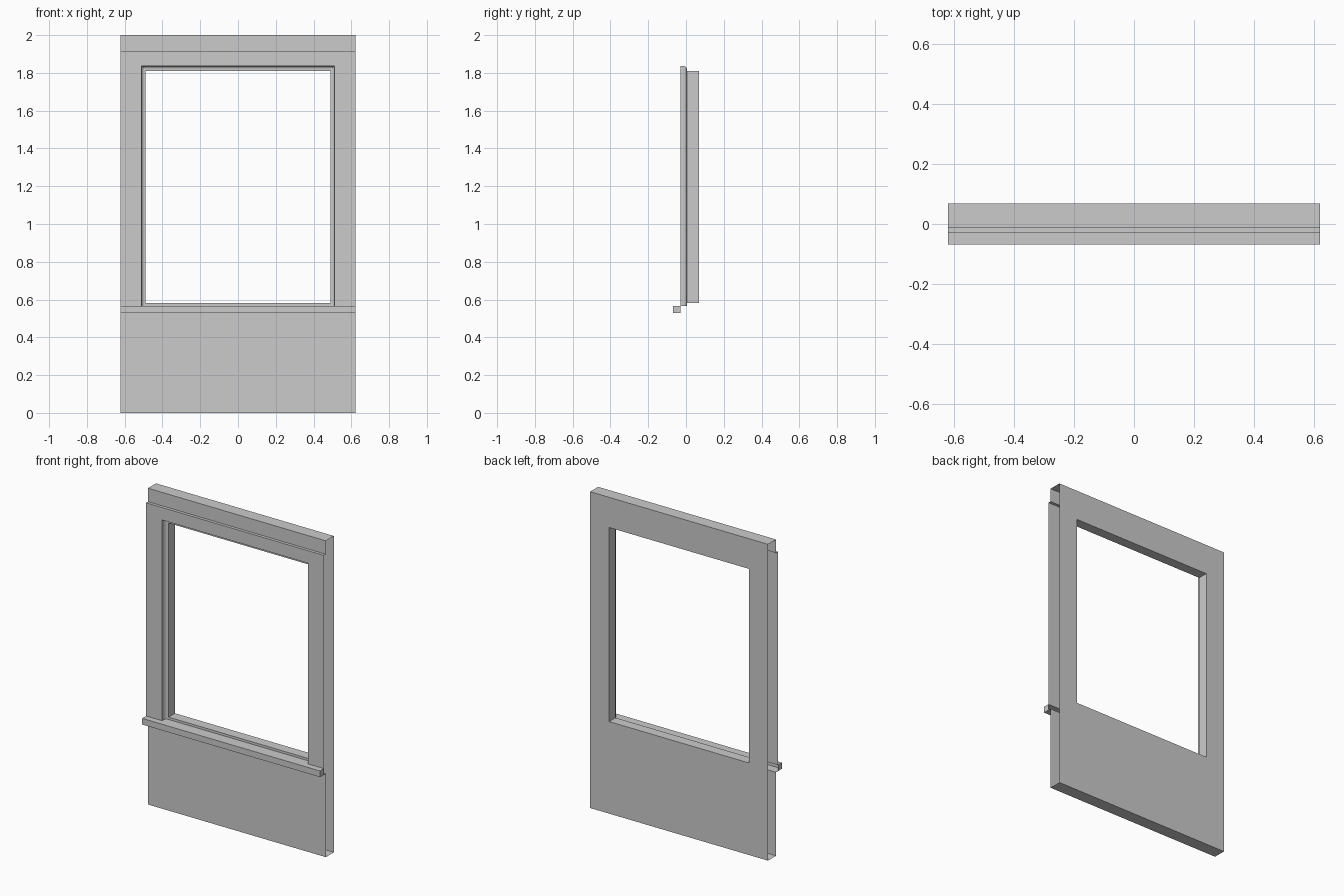
import bpy, bmesh, math

if "Cube" in bpy.data.objects:
    bpy.data.objects.remove(bpy.data.objects["Cube"])

W = 0.622                      # half width of the wall module
BACK, WALL, FRAME, SILL = 0.069, -0.011, -0.03, -0.069   # depth planes
SILL_LOW, SILL_TOP, FRAME_TOP = 0.528, 0.567, 1.915


def finish(name, bm):
    bmesh.ops.remove_doubles(bm, verts=bm.verts[:], dist=1e-5)
    mesh = bpy.data.meshes.new(name)
    bm.to_mesh(mesh)
    bm.free()
    obj = bpy.data.objects.new(name, mesh)
    bpy.context.collection.objects.link(obj)
    return obj


def strip(bm, profile):
    """Extrude an open (y, z) profile across the full width."""
    for (y0, z0), (y1, z1) in zip(profile, profile[1:]):
        bm.faces.new([bm.verts.new(c) for c in
                      ((-W, y0, z0), (W, y0, z0), (W, y1, z1), (-W, y1, z1))])


def rings(bm, loops):
    """Bridge rectangles given as (half width, bottom, top, depth)."""
    prev = None
    for hx, zb, zt, y in loops:
        cur = [(-hx, y, zb), (hx, y, zb), (hx, y, zt), (-hx, y, zt)]
        if prev:
            for i in range(4):
                j = (i + 1) % 4
                a, b, c, d = prev[i], prev[j], cur[j], cur[i]
                # skip the side where frame and opening share the sill line
                if len({(p[1], p[2]) for p in (a, b, c, d)}) == 1:
                    continue
                bm.faces.new([bm.verts.new(p) for p in (a, b, c, d)])
        prev = cur


# Window frame face, coved opening, inner reveal and back wall
R, STEP = 0.017, 0.005
loops = [(W, SILL_TOP, FRAME_TOP, FRAME)]
loops.append((0.51, SILL_TOP, 1.836, FRAME))
for k in range(5):
    a = math.pi / 2 * k / 4
    inset = R * (1 - math.cos(a))
    loops.append((0.51 - inset, SILL_TOP, 1.836 - inset,
                  STEP - R + R * math.sin(a)))
loops += [(0.489, 0.582, 1.809, STEP),
          (0.489, 0.582, 1.809, BACK),
          (W, 0.0, 2.0, BACK)]
bm = bmesh.new()
rings(bm, loops)
finish("window_frame_and_back_wall", bm)

# Lower front wall with underside
bm = bmesh.new()
strip(bm, [(BACK, 0), (WALL, 0), (WALL, SILL_LOW)])
finish("lower_wall", bm)

# Projecting sill with end caps
bm = bmesh.new()
strip(bm, [(WALL, SILL_LOW), (SILL, SILL_LOW), (SILL, SILL_TOP), (FRAME, SILL_TOP)])
cap = [(SILL, SILL_LOW), (FRAME, SILL_LOW), (FRAME, SILL_TOP), (SILL, SILL_TOP)]
for s in (1, -1):
    bm.faces.new([bm.verts.new((s * W, y, z)) for y, z in cap[::s]])
finish("sill", bm)

# Ledge above the frame, upper band and top
bm = bmesh.new()
strip(bm, [(FRAME, FRAME_TOP), (WALL, FRAME_TOP), (WALL, 2.0), (BACK, 2.0)])
finish("upper_band", bm)
